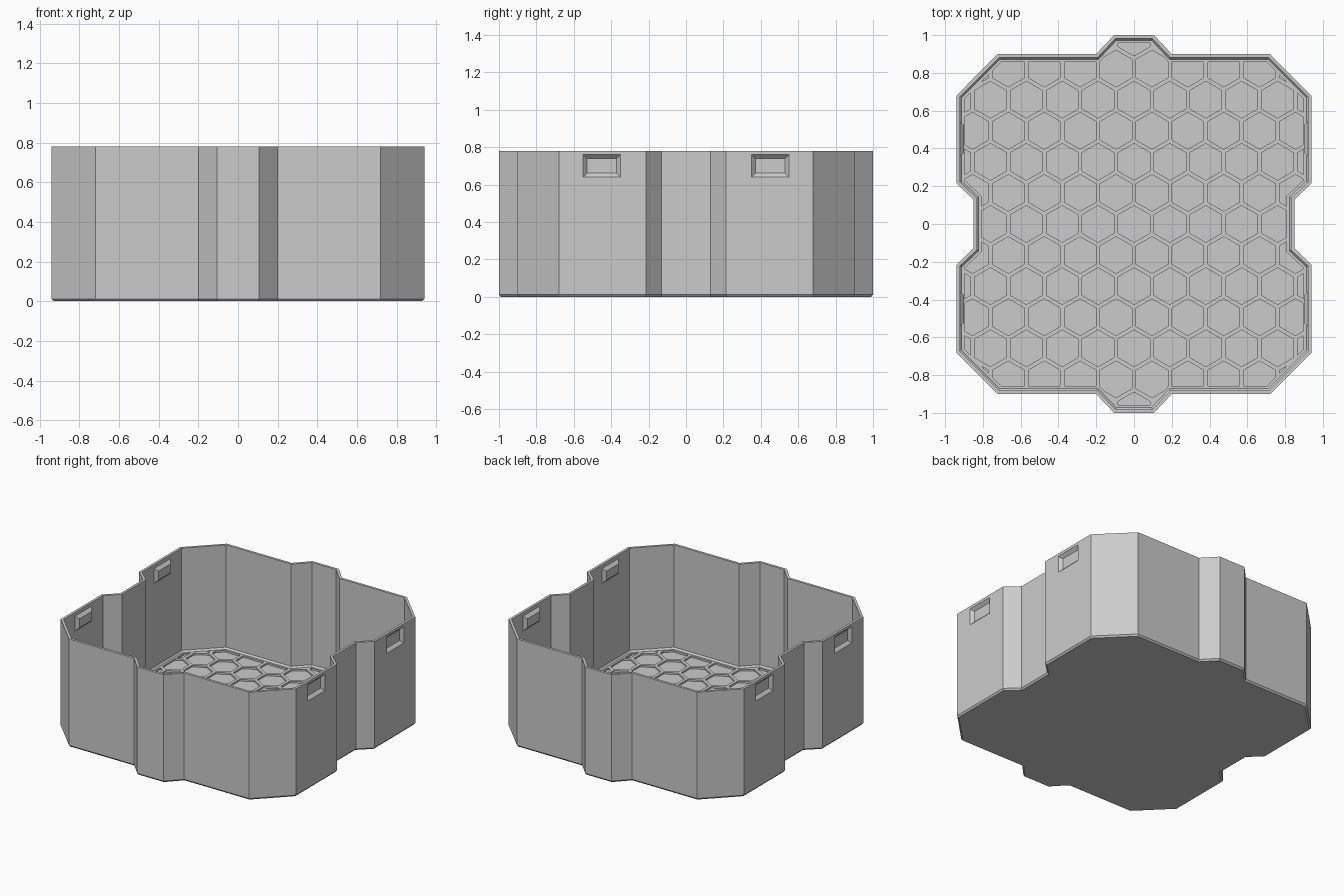
import bpy
import bmesh
import math
from mathutils import Vector

cube = bpy.data.objects.get("Cube")
if cube:
    bpy.data.objects.remove(cube, do_unlink=True)

HEIGHT = 0.78
WALL = 0.018
FLOOR = 0.03
POCKET_Z = 0.018
PITCH = 0.19          # spacing of the floor hexagons
RIB = 0.022           # rib width between them

grey = bpy.data.materials.new("grey plastic")
grey.use_nodes = True
colour = (0.6, 0.6, 0.6, 1)
grey.diffuse_color = colour
grey.node_tree.nodes["Principled BSDF"].inputs["Base Color"].default_value = colour

# Outline: one quarter, mirrored round to a counter-clockwise loop
quarter = [(0.85, 0.13), (0.94, 0.215), (0.94, 0.68), (0.72, 0.9), (0.2, 0.9), (0.105, 1.0)]
half = quarter + [(-x, y) for x, y in reversed(quarter)]
OUTLINE = [Vector(p) for p in half + [(-x, -y) for x, y in half]]


def inset(points, distance):
    """Move every edge of a closed loop inwards by the same distance."""
    result = []
    for i, p in enumerate(points):
        a = (p - points[i - 1]).normalized()
        b = (points[(i + 1) % len(points)] - p).normalized()
        na, nb = Vector((-a.y, a.x)), Vector((-b.y, b.x))
        result.append(p + (na + nb) * distance / (1 + na.dot(nb)))
    return result


def loft(bm, rings):
    """Skin a stack of equal rings and cap both ends."""
    loops = [[bm.verts.new(co) for co in ring] for ring in rings]
    n = len(loops[0])
    for low, high in zip(loops, loops[1:]):
        for i in range(n):
            j = (i + 1) % n
            bm.faces.new((low[i], low[j], high[j], high[i]))
    bm.faces.new(loops[0][::-1])
    bm.faces.new(loops[-1])


def level(points, z):
    return [(p.x, p.y, z) for p in points]


def finish(name, bm):
    bmesh.ops.recalc_face_normals(bm, faces=bm.faces)
    mesh = bpy.data.meshes.new(name)
    bm.to_mesh(mesh)
    bm.free()
    mesh.materials.append(grey)
    obj = bpy.data.objects.new(name, mesh)
    bpy.context.collection.objects.link(obj)
    return obj


def combine(obj, tool, operation):
    """Apply a boolean and discard the tool."""
    mod = obj.modifiers.new(operation.lower(), 'BOOLEAN')
    mod.operation = operation
    mod.solver = 'EXACT'
    mod.object = tool
    graph = bpy.context.evaluated_depsgraph_get()
    mesh = bpy.data.meshes.new_from_object(obj.evaluated_get(graph))
    obj.modifiers.clear()
    obj.data = mesh
    bpy.data.objects.remove(tool, do_unlink=True)


def frustums(name, x_start, x_end, grow):
    """Four tapered blocks on the side walls, narrowing towards the inside."""
    bm = bmesh.new()
    for sx in (-1, 1):
        for sy in (-1, 1):
            rings = []
            for x in (x_start, x_end):
                taper = x - 0.94 + grow
                w, h = 0.1 + taper, 0.06 + taper
                rings.append([(sx * x, sy * 0.45 + u * w, 0.7 + v * h)
                              for u, v in ((-1, -1), (1, -1), (1, 1), (-1, 1))])
            loft(bm, rings)
    return finish(name, bm)


# Tray: chamfered foot, outer wall, rim, inner wall and floor
bm = bmesh.new()
profile = [(0.01, 0), (0, 0.012), (0, HEIGHT), (WALL, HEIGHT),
           (WALL, FLOOR + 0.012), (WALL + 0.01, FLOOR)]
loft(bm, [level(inset(OUTLINE, d), z) for d, z in profile])
tray = finish("tray", bm)

# Grip recesses: bumps inside the wall, hollowed from outside
combine(tray, frustums("grip_bumps", 0.932, 0.9, 0.012), 'UNION')
combine(tray, frustums("grip_recesses", 0.95, 0.919, 0), 'DIFFERENCE')

# Honeycomb pockets, trimmed to leave a border round the floor
bm = bmesh.new()
radius = (PITCH - RIB) / math.sqrt(3)
for row in range(-6, 7):
    for col in range(-6, 7):
        cx = (col + 0.5 * (row % 2)) * PITCH
        cy = row * PITCH * math.sqrt(3) / 2
        ring = [Vector((cx + radius * math.sin(k * math.pi / 3),
                        cy - radius * math.cos(k * math.pi / 3))) for k in range(6)]
        loft(bm, [level(ring, POCKET_Z), level(ring, 0.1)])
pockets = finish("honeycomb_pockets", bm)

bm = bmesh.new()
border = inset(OUTLINE, 0.042)
loft(bm, [level(border, 0.005), level(border, 0.06)])
combine(pockets, finish("floor_border", bm), 'INTERSECT')
combine(tray, pockets, 'DIFFERENCE')
